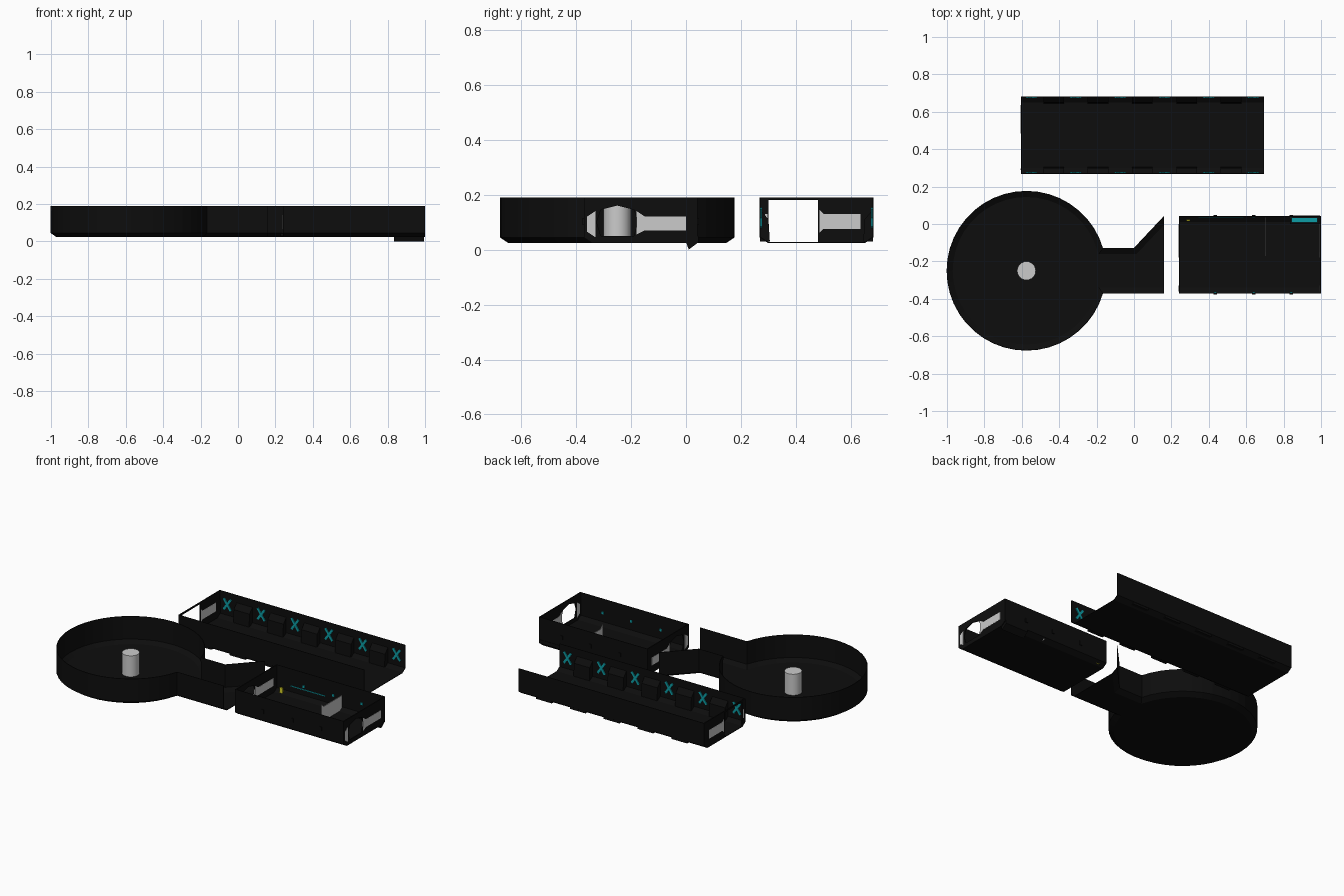
import bpy, bmesh, math
from mathutils import Vector

if "Cube" in bpy.data.objects:
    bpy.data.objects.remove(bpy.data.objects["Cube"])

FLOOR, CHAMFER, TOP = 0.025, 0.045, 0.19


def material(name, rgb):
    m = bpy.data.materials.new(name)
    m.diffuse_color = (*rgb, 1)
    m.use_nodes = True
    m.node_tree.nodes["Principled BSDF"].inputs["Base Color"].default_value = m.diffuse_color
    return m


BLACK = material("black_hull", (0.004, 0.004, 0.004))
TEAL = material("teal_light", (0.004, 0.34, 0.38))
YELLOW = material("yellow_light", (0.7, 0.65, 0.02))


def finish(name, bm, mat=None):
    bmesh.ops.recalc_face_normals(bm, faces=bm.faces)
    mesh = bpy.data.meshes.new(name)
    bm.to_mesh(mesh)
    bm.free()
    ob = bpy.data.objects.new(name, mesh)
    bpy.context.collection.objects.link(ob)
    if mat:
        mesh.materials.append(mat)
    return ob


def prism(name, pts, x0, x1, mat=None):
    """Extrude a (y, z) outline along x."""
    bm = bmesh.new()
    f = bm.faces.new([bm.verts.new((x0, y, z)) for y, z in pts])
    r = bmesh.ops.extrude_face_region(bm, geom=[f])
    verts = [v for v in r["geom"] if isinstance(v, bmesh.types.BMVert)]
    bmesh.ops.translate(bm, verts=verts, vec=(x1 - x0, 0, 0))
    return finish(name, bm, mat)


def box(name, lo, hi, mat=None):
    return prism(name, [(lo[1], lo[2]), (hi[1], lo[2]), (hi[1], hi[2]), (lo[1], hi[2])],
                 lo[0], hi[0], mat)


def inset(pts, openings, d):
    """Mitred inward offset of a counter-clockwise outline; open edges stay put."""
    n, out = len(pts), []
    for i in range(n):
        p = Vector(pts[i])
        a = (p - Vector(pts[i - 1])).normalized()
        b = (Vector(pts[(i + 1) % n]) - p).normalized()
        da = 0 if (i - 1) % n in openings else d
        db = 0 if i in openings else d
        na, nb = Vector((-a.y, a.x)), Vector((-b.y, b.x))
        det = na.x * nb.y - na.y * nb.x
        if abs(det) < 1e-4:
            out.append(p + na * d)
        else:
            out.append(p + Vector((da * nb.y - db * na.y, na.x * db - nb.x * da)) / det)
    return out


def shell(name, pts, openings=()):
    """Open-topped room: floor, chamfered skirt, thin walls."""
    bm = bmesh.new()
    n = len(pts)
    low = [bm.verts.new((p.x, p.y, FLOOR)) for p in inset(pts, openings, 0.03)]
    mid = [bm.verts.new((*p, CHAMFER)) for p in pts]
    top = [bm.verts.new((*p, TOP)) for p in pts]
    bm.faces.new(low)
    for i in range(n):
        if i in openings:
            continue
        j = (i + 1) % n
        bm.faces.new((low[i], low[j], mid[j], mid[i]))
        bm.faces.new((mid[i], mid[j], top[j], top[i]))
    # walls keep outward normals so that thickness grows inwards
    ob = finish(name, bm, BLACK)
    s = ob.modifiers.new("thickness", "SOLIDIFY")
    s.thickness, s.offset = 0.004, 0
    return ob


# Round chamber joined to its flared passage
cx, cy, R, N = -0.575, -0.25, 0.425, 44
outline = [(cx + R * math.cos(math.tau * k / N), cy + R * math.sin(math.tau * k / N))
           for k in range(2, N - 1)]
outline += [(0.16, -0.37), (0.16, 0.04), (0, -0.13)]
shell("round_chamber", outline, {len(outline) - 3})

# Central pillar
bpy.ops.mesh.primitive_cylinder_add(vertices=24, radius=0.05, depth=0.135,
                                    location=(cx, cy, 0.0925))
bpy.context.object.name = "central_pillar"
bpy.ops.object.shade_smooth_by_angle()

# Small room with a doorway in each end
shell("small_room", [(0.24, -0.37), (1, -0.37), (1, 0.04), (0.24, 0.04)], {1, 3})
for tag, x in (("west", 0.24), ("east", 0.994)):
    prism("door_wall_a_" + tag, [(-0.25, 0.19), (-0.37, 0.19), (-0.37, 0.045), (-0.34, 0.025),
          (-0.25, 0.025), (-0.25, 0.05), (-0.31, 0.05), (-0.325, 0.1), (-0.31, 0.145),
          (-0.25, 0.16)], x, x + 0.006, BLACK)
    prism("door_wall_b_" + tag, [(-0.25, 0.19), (0.04, 0.19), (0.04, 0.045), (0.01, 0.025),
          (-0.25, 0.025), (-0.25, 0.05), (-0.19, 0.05), (-0.175, 0.1), (-0.19, 0.145),
          (-0.25, 0.16)], x, x + 0.006, BLACK)
    # pale inlays beside the doorway
    prism("door_inlay_small_" + tag, [(-0.36, 0.065), (-0.33, 0.045), (-0.33, 0.14),
          (-0.36, 0.12)], x - 0.001, x + 0.007)
    prism("door_inlay_long_" + tag, [(-0.18, 0.055), (-0.15, 0.07), (0, 0.07), (0, 0.12),
          (-0.15, 0.12), (-0.18, 0.14)], x - 0.001, x + 0.007)

# Partition, wall lamps, light strip
prism("partition", [(-0.17, 0.03), (0.035, 0.03), (0.035, 0.12), (-0.15, 0.12), (-0.17, 0.14)],
      0.7, 0.704)
for k, x in enumerate((0.435, 0.64, 0.84)):
    for side, y in (("front", -0.37), ("back", 0.04)):
        box(f"wall_lamp_{side}_{k}", (x - 0.007, y - 0.006, 0.095),
            (x + 0.007, y + 0.006, 0.11), TEAL)
        out = -0.004 if side == "front" else 0.004
        box(f"lamp_back_{side}_{k}", (x - 0.009, y + out - 0.003, 0.09),
            (x + 0.009, y + out + 0.003, 0.115), BLACK)
box("light_strip", (0.345, 0.034, 0.081), (0.585, 0.038, 0.086), TEAL)
box("signal_lamp", (0.28, 0.015, 0.03), (0.3, 0.025, 0.065), YELLOW)

# Corner console hanging slightly below the floor
prism("console_base", [(0, 0.027), (0.01, 0), (0.046, 0.027), (0.046, 0.05), (0, 0.04)],
      0.835, 0.995, BLACK)
box("console_screen", (0.843, 0.008, 0.045), (0.982, 0.032, 0.055), TEAL)

# Long hall, open at the east end
shell("long_hall", [(-0.605, 0.27), (0.695, 0.27), (0.695, 0.68), (-0.605, 0.68)], {1, 3})
prism("hall_end_wall", [(0.27, 0.045), (0.30, 0.025), (0.30, 0.18), (0.48, 0.18), (0.48, 0.025),
      (0.65, 0.025), (0.68, 0.045), (0.68, 0.19), (0.27, 0.19)], -0.605, -0.599, BLACK)
prism("hall_inlay_long", [(0.485, 0.06), (0.5, 0.075), (0.635, 0.075), (0.635, 0.13), (0.5, 0.13),
      (0.485, 0.145)], -0.606, -0.598)
box("hall_inlay_small", (-0.606, 0.288, 0.075), (-0.598, 0.296, 0.13))

# Crossed lights and buttresses along both hall walls
for side, y, inward in (("front", 0.27, 1), ("back", 0.68, -1)):
    for k in range(6):
        x = -0.548 + 0.237 * k
        for s in (-1, 1):
            bpy.ops.mesh.primitive_cube_add(size=1, location=(x, y + inward * 0.004, 0.115),
                                            rotation=(0, s * math.radians(35), 0))
            bar = bpy.context.object
            bar.name = f"cross_light_{side}_{k}_{'a' if s < 0 else 'b'}"
            bar.scale = (0.014, 0.006, 0.085)
            bar.data.materials.append(TEAL)
        if k < 5:
            m = x + 0.1185
            ys = sorted((y, y + inward * 0.03))
            zb = [(y, 0.03), (y + inward * 0.035, 0.03), (y + inward * 0.03, 0.11), (y, 0.145)]
            prism(f"buttress_{side}_{k}", zb, m - 0.055, m + 0.055, BLACK)
